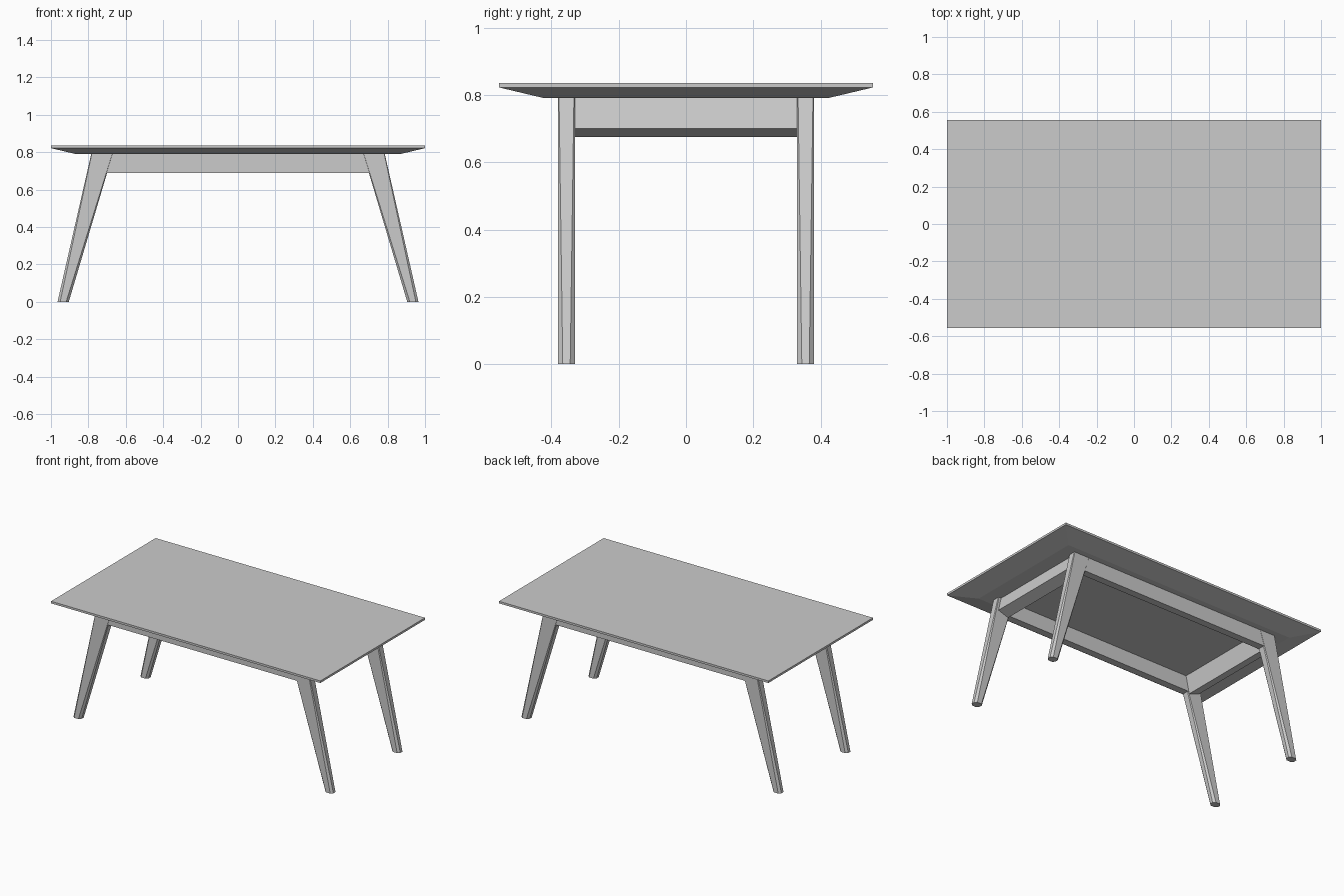
import bpy, bmesh

cube = bpy.data.objects.get("Cube")
if cube:
    bpy.data.objects.remove(cube, do_unlink=True)

grey = bpy.data.materials.new("plain_grey")
grey.use_nodes = True
colour = (0.6, 0.6, 0.6, 1)
grey.diffuse_color = colour
for node in grey.node_tree.nodes:
    if node.type == 'BSDF_PRINCIPLED':
        node.inputs["Base Color"].default_value = colour


def loft(name, rings):
    """Skin a stack of equal-length point rings and cap both ends."""
    bm = bmesh.new()
    loops = [[bm.verts.new(p) for p in ring] for ring in rings]
    n = len(loops[0])
    for a, b in zip(loops, loops[1:]):
        for i in range(n):
            j = (i + 1) % n
            bm.faces.new((a[i], a[j], b[j], b[i]))
    bm.faces.new(loops[0][::-1])
    bm.faces.new(loops[-1])
    bmesh.ops.recalc_face_normals(bm, faces=bm.faces[:])
    mesh = bpy.data.meshes.new(name)
    bm.to_mesh(mesh)
    bm.free()
    mesh.materials.append(grey)
    obj = bpy.data.objects.new(name, mesh)
    bpy.context.collection.objects.link(obj)
    return obj


def rect(hx, hy, z):
    return [(-hx, -hy, z), (hx, -hy, z), (hx, hy, z), (-hx, hy, z)]


def octagon(x0, x1, y0, y1, z, c, sx, sy):
    """Rectangle with cut corners, mirrored by the signs sx and sy."""
    pts = [(x0 + c, y0), (x1 - c, y0), (x1, y0 + c), (x1, y1 - c),
           (x1 - c, y1), (x0 + c, y1), (x0, y1 - c), (x0, y0 + c)]
    return [(sx * x, sy * y, z) for x, y in pts]


TOP = 0.79            # underside of the table top
Y_IN, Y_OUT = 0.33, 0.38

# Table top with a wide bevel underneath
loft("table_top", [rect(0.865, 0.42, TOP), rect(1, 0.555, 0.822),
                   rect(1, 0.555, 0.836)])

# Splayed, tapered legs whose corner cuts widen toward the foot
for sx, side in ((1, "left"), (-1, "right")):
    for sy, end in ((-1, "front"), (1, "back")):
        loft(f"{end}_{side}_leg", [
            octagon(0.905, 0.965, Y_IN, Y_OUT, 0, 0.014, sx, sy),
            octagon(0.67, 0.785, Y_IN, Y_OUT, TOP, 0.003, sx, sy)])

# Long aprons, flush with the legs
for sy, end in ((-1, "front"), (1, "back")):
    profile = [(Y_IN, 0.69), (Y_OUT - 0.001, 0.69), (Y_OUT - 0.001, TOP), (Y_IN, TOP)]
    loft(f"{end}_apron", [[(x, sy * y, z) for y, z in profile]
                          for x in (-0.72, 0.72)])

# Short aprons, leaning with the legs
for sx, side in ((1, "left"), (-1, "right")):
    profile = [(0.71, 0.675), (0.785, 0.70), (0.765, TOP), (0.685, TOP)]
    loft(f"{side}_apron", [[(sx * x, y, z) for x, z in profile]
                           for y in (-0.34, 0.34)])
